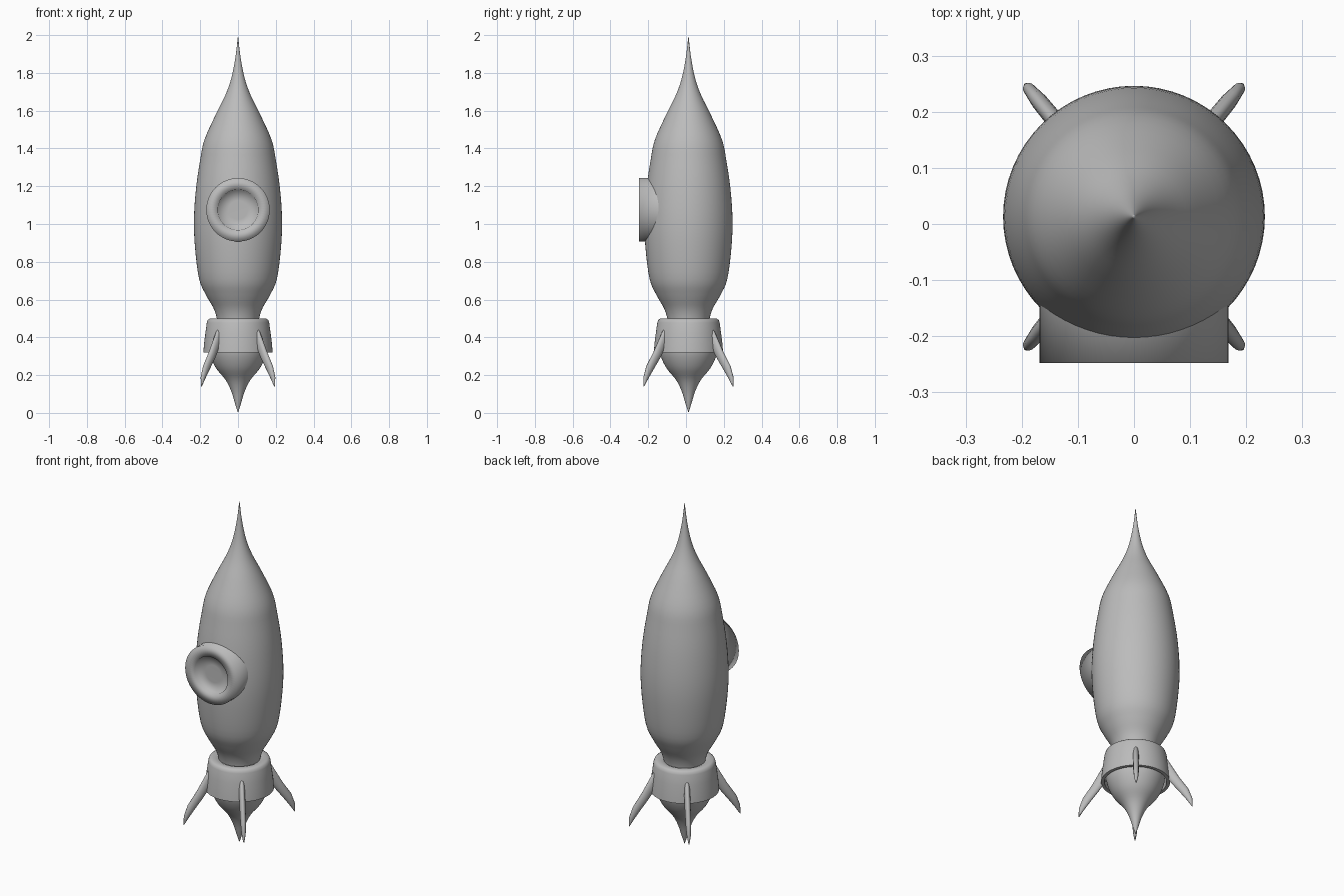
import bpy
import bmesh
from math import sin, cos, pi, radians
from mathutils import Matrix, Vector

cube = bpy.data.objects.get("Cube")
if cube:
    bpy.data.objects.remove(cube)

AXIS_Y = 0.013

grey = bpy.data.materials.new("plain grey")
grey.use_nodes = True
GREY = (0.5, 0.5, 0.5, 1)
grey.diffuse_color = GREY
grey.node_tree.nodes["Principled BSDF"].inputs["Base Color"].default_value = GREY


def finish(name, bm, matrix, smooth_angle):
    bmesh.ops.remove_doubles(bm, verts=bm.verts, dist=1e-5)
    bmesh.ops.recalc_face_normals(bm, faces=bm.faces)
    bm.transform(matrix)
    mesh = bpy.data.meshes.new(name)
    bm.to_mesh(mesh)
    bm.free()
    mesh.materials.append(grey)
    obj = bpy.data.objects.new(name, mesh)
    bpy.context.collection.objects.link(obj)
    bpy.ops.object.select_all(action="DESELECT")
    obj.select_set(True)
    bpy.context.view_layer.objects.active = obj
    bpy.ops.object.shade_smooth_by_angle(angle=radians(smooth_angle))
    return obj


def loft(bm, rings):
    """Bridge closed rings of points."""
    loops = [[bm.verts.new(p) for p in ring] for ring in rings]
    for a, b in zip(loops, loops[1:]):
        for i in range(len(a)):
            j = (i + 1) % len(a)
            bm.faces.new((a[i], a[j], b[j], b[i]))
    return loops


def smooth_profile(points, steps=4):
    """Catmull-Rom curve through the profile points."""
    p = [Vector(q) for q in points]
    p = [p[0] * 2 - p[1]] + p + [p[-1] * 2 - p[-2]]
    out = []
    for a, b, c, d in zip(p, p[1:], p[2:], p[3:]):
        for k in range(steps):
            t = k / steps
            out.append(0.5 * (2 * b + (c - a) * t + (2 * a - 5 * b + 4 * c - d) * t * t
                              + (3 * b - a - 3 * c + d) * t ** 3))
    return out + [p[-2]]


def lathe(name, profile, matrix, smooth_angle=50, sides=64):
    bm = bmesh.new()
    loft(bm, [[(max(r, 0) * cos(2 * pi * i / sides), max(r, 0) * sin(2 * pi * i / sides), z)
               for i in range(sides)] for r, z in profile])
    return finish(name, bm, matrix, smooth_angle)


upright = Matrix.Translation((0, AXIS_Y, 0))

# Hull with needle nose
lathe("hull", smooth_profile([
    (0, 2.0), (0.014, 1.88), (0.036, 1.77), (0.068, 1.68), (0.12, 1.575), (0.178, 1.445),
    (0.2, 1.34), (0.222, 1.19), (0.233, 1.03), (0.228, 0.88), (0.206, 0.71),
    (0.17, 0.625), (0.13, 0.555), (0.112, 0.5), (0.11, 0.46)]), upright)

# Collar, open underneath with a thin rim
lathe("collar", [
    (0.1, 0.49), (0.125, 0.5), (0.15, 0.499), (0.16, 0.492), (0.165, 0.478), (0.173, 0.42),
    (0.18, 0.365), (0.183, 0.32), (0.165, 0.32), (0.158, 0.38), (0.1, 0.4)], upright)

# Pointed exhaust bulb
lathe("exhaust_bulb", smooth_profile([
    (0.15, 0.4), (0.155, 0.345), (0.145, 0.295), (0.115, 0.235), (0.066, 0.175),
    (0.036, 0.115), (0.016, 0.05), (0, 0)]), upright)

# Porthole drum with a shallow dished face, fully smooth
facing_front = Matrix.Translation((0, 0, 1.075)) @ Matrix.Rotation(pi / 2, 4, "X")
lathe("porthole", [
    (0.168, 0.1), (0.168, 0.248), (0.107, 0.248), (0.104, 0.226), (0.05, 0.225), (0, 0.225)],
    facing_front, smooth_angle=180)

# Fins: outer edge, inner edge (radius, height) and half thickness
STATIONS = [
    ((0.14, 0.46), (0.14, 0.355), 0.016),
    ((0.174, 0.437), (0.158, 0.345), 0.016),
    ((0.236, 0.325), (0.198, 0.287), 0.016),
    ((0.285, 0.25), (0.245, 0.225), 0.015),
    ((0.306, 0.19), (0.28, 0.177), 0.011),
    ((0.307, 0.14), (0.302, 0.143), 0.003)]


def fin(name, angle):
    bm = bmesh.new()
    rings = []
    for outer, inner, half in STATIONS:
        outer, inner = Vector(outer), Vector(inner)
        ring = []
        for i in range(12):
            a = 2 * pi * i / 12
            r, z = (outer + inner) / 2 + (outer - inner) / 2 * cos(a)
            ring.append((r, half * sin(a), z))
        rings.append(ring)
    loops = loft(bm, rings)
    bm.faces.new(loops[0])
    bm.faces.new(loops[-1])
    finish(name, bm, upright @ Matrix.Rotation(angle, 4, "Z"), 50)


SPLAY = radians(50.6)
fin("back_left_fin", SPLAY)
fin("back_right_fin", pi - SPLAY)
fin("front_right_fin", pi + SPLAY)
fin("front_left_fin", -SPLAY)
